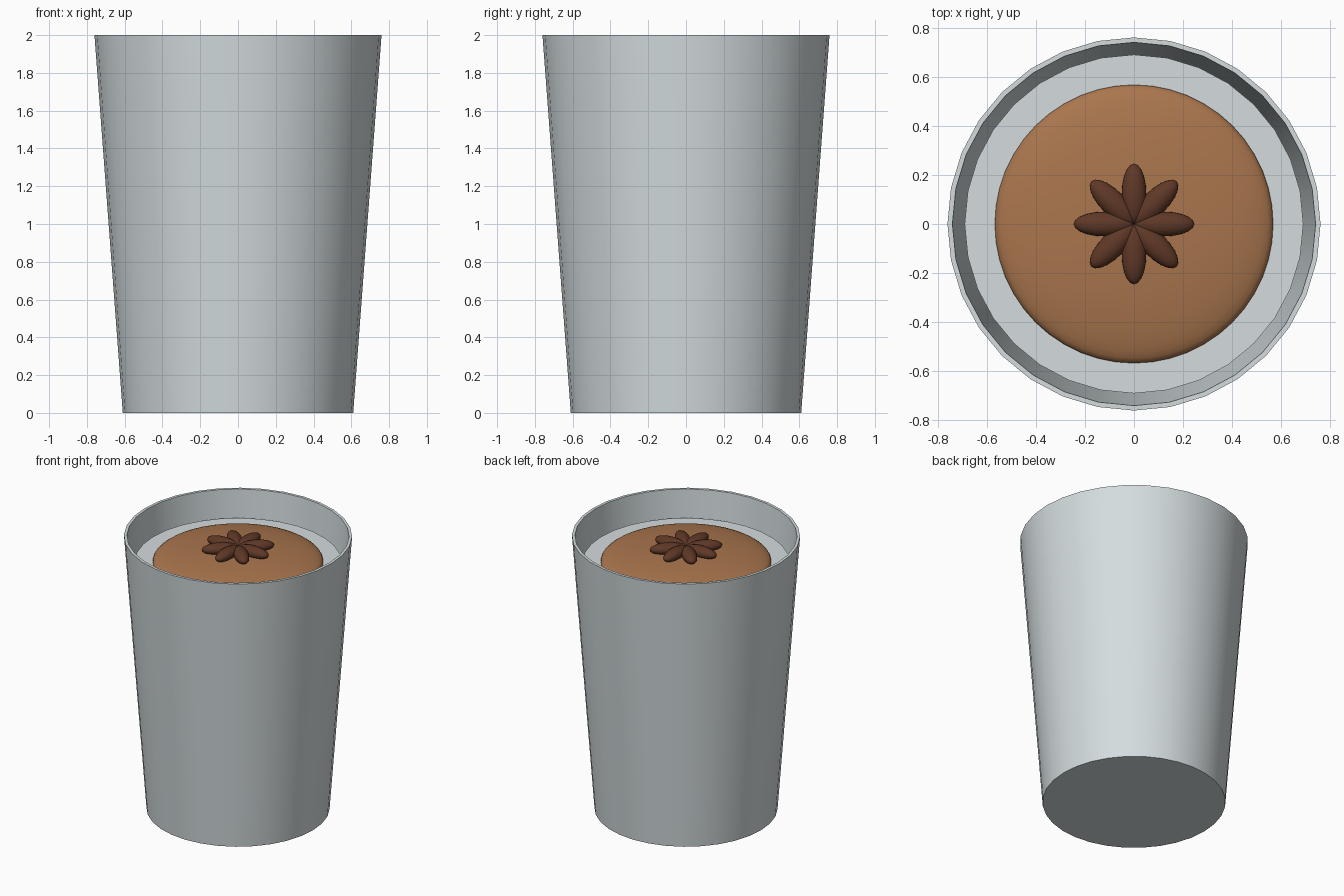
import bpy, bmesh, math
from mathutils import Matrix

if "Cube" in bpy.data.objects:
    bpy.data.objects.remove(bpy.data.objects["Cube"])


def material(name, rgb):
    m = bpy.data.materials.new(name)
    m.diffuse_color = (*rgb, 1)
    m.use_nodes = True
    m.node_tree.nodes["Principled BSDF"].inputs["Base Color"].default_value = m.diffuse_color
    return m


grey = material("pale_grey", (0.66, 0.72, 0.74))
tan = material("caramel_brown", (0.40, 0.18, 0.075))
dark = material("dark_brown", (0.115, 0.040, 0.020))


def finish(bm, name, mat, angle=40):
    bmesh.ops.recalc_face_normals(bm, faces=bm.faces[:])
    me = bpy.data.meshes.new(name)
    bm.to_mesh(me)
    bm.free()
    me.materials.append(mat)
    ob = bpy.data.objects.new(name, me)
    bpy.context.collection.objects.link(ob)
    bpy.ops.object.select_all(action='DESELECT')
    ob.select_set(True)
    bpy.context.view_layer.objects.active = ob
    bpy.ops.object.shade_smooth_by_angle(angle=math.radians(angle))
    return ob


def lathe(name, profile, mat, sides=32):
    """Spin an (r, z) profile around z; both profile ends lie on the axis."""
    bm = bmesh.new()
    verts = [bm.verts.new((r, 0, z)) for r, z in profile]
    edges = [bm.edges.new(p) for p in zip(verts, verts[1:])]
    bmesh.ops.spin(bm, geom=verts + edges, cent=(0, 0, 0), axis=(0, 0, 1),
                   angle=math.tau, steps=sides, use_duplicate=False)
    bmesh.ops.remove_doubles(bm, verts=bm.verts[:], dist=0.0005)
    return finish(bm, name, mat)


# Tapered cup with a thin wall and a floor
lathe("cup", [(0, 0), (0.61, 0), (0.76, 2), (0.74, 2), (0.59, 0.06), (0, 0.06)], grey)

# Pale filling inside the cup
lathe("filling", [(0, 1.81), (0.69, 1.81), (0.69, 1.40), (0, 1.40)], grey)

# Low brown dome floating on the filling
bm = bmesh.new()
bmesh.ops.create_uvsphere(bm, u_segments=48, v_segments=24, radius=1,
                          matrix=Matrix.Translation((0, 0, 1.815))
                          @ Matrix.Diagonal((0.567, 0.567, 0.085, 1)))
finish(bm, "drink_surface", tan, 60)

# Eight-petalled spice star on top
for i in range(8):
    bm = bmesh.new()
    bmesh.ops.create_uvsphere(bm, u_segments=20, v_segments=12, radius=1,
                              matrix=Matrix.Rotation(i * math.tau / 8, 4, 'Z')
                              @ Matrix.Translation((0.123, 0, 1.917))
                              @ Matrix.Diagonal((0.123, 0.05, 0.04, 1)))
    finish(bm, f"spice_petal_{i + 1}", dark, 60)
